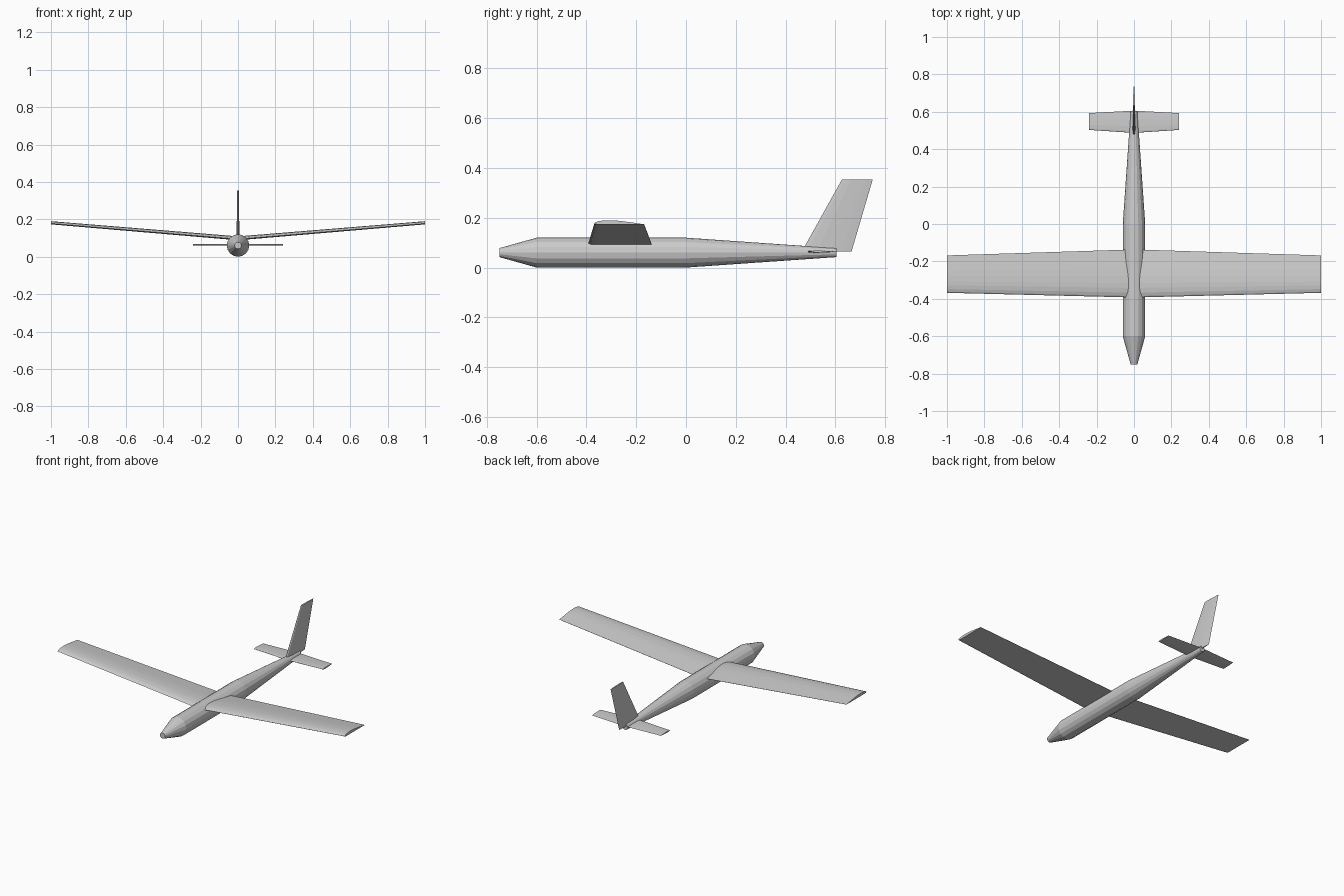
import bpy, bmesh, math
from mathutils import Vector

if "Cube" in bpy.data.objects:
    bpy.data.objects.remove(bpy.data.objects["Cube"])


def loft(name, sections):
    """Skin a list of closed, equally sized sections and cap both ends."""
    bm = bmesh.new()
    rings = [[bm.verts.new(p) for p in s] for s in sections]
    for a, b in zip(rings, rings[1:]):
        n = len(a)
        for i in range(n):
            j = (i + 1) % n
            bm.faces.new((a[i], a[j], b[j], b[i]))
    bm.faces.new(rings[0])
    bm.faces.new(rings[-1])
    bmesh.ops.recalc_face_normals(bm, faces=bm.faces)
    me = bpy.data.meshes.new(name)
    bm.to_mesh(me)
    bm.free()
    ob = bpy.data.objects.new(name, me)
    bpy.context.collection.objects.link(ob)
    return ob


# Unit aerofoils: (chord fraction, thickness fraction), leading edge first
TOP = [(0, .3), (.03, .55), (.1, .82), (.2, .97), (.3, 1), (.45, .92),
       (.6, .73), (.8, .4), (1, .05)]
CAMBERED = TOP + [(1, 0), (.5, 0), (.1, 0), (.03, .08)]
HALF = [(.03, .3), (.1, .42), (.3, .5), (.6, .38), (.8, .22)]
SYMMETRIC = [(0, 0)] + HALF + [(1, 0)] + [(c, -t) for c, t in reversed(HALF)]


def section(foil, origin, chord, thick, up):
    """Aerofoil running along +y from origin, thickened along up."""
    return [Vector(origin) + Vector((0, c * chord, 0)) + Vector(up) * t * thick
            for c, t in foil]


Z, X = (0, 0, 1), (1, 0, 0)

# Round faceted fuselage with pointed nose and tapered tail boom
SIDES = 16
fuselage = [[(r * math.cos(2 * math.pi * k / SIDES), y,
              .06 + r * math.sin(2 * math.pi * k / SIDES)) for k in range(SIDES)]
            for y, r in [(-.75, .018), (-.6, .06), (0, .06), (.605, .018)]]
loft("fuselage", fuselage)

# Main wing with dihedral
loft("main_wing", [
    section(CAMBERED, (-1, -.368, .173), .2, .017, Z),
    section(CAMBERED, (0, -.393, .088), .257, .021, Z),
    section(CAMBERED, (1, -.368, .173), .2, .017, Z)])

# Tailplane
loft("tailplane", [
    section(SYMMETRIC, (-.24, .503, .064), .09, .008, Z),
    section(SYMMETRIC, (0, .487, .064), .119, .010, Z),
    section(SYMMETRIC, (.24, .503, .064), .09, .008, Z)])

# Swept tail fin
loft("tail_fin", [
    section(SYMMETRIC, (0, .465, .064), .2, .016, X),
    section(SYMMETRIC, (0, .626, .353), .124, .010, X)])
